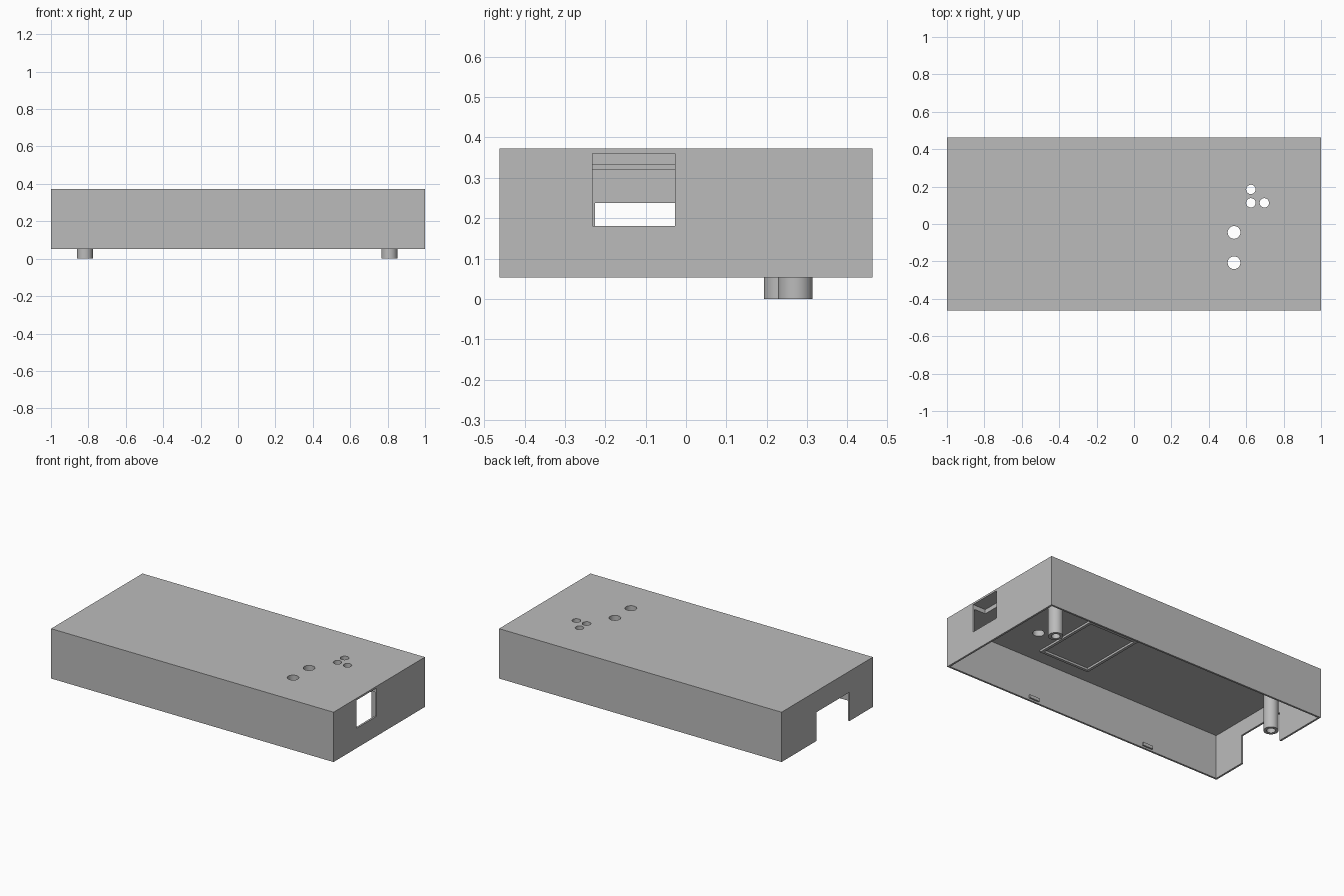
import bpy
from mathutils import Vector

old = bpy.data.objects.get("Cube")
if old:
    bpy.data.objects.remove(old, do_unlink=True)

grey = bpy.data.materials.new("plain grey")
grey.use_nodes = True
grey.diffuse_color = (0.5, 0.5, 0.5, 1)
grey.node_tree.nodes["Principled BSDF"].inputs["Base Color"].default_value = (0.5, 0.5, 0.5, 1)


def box(name, low, high):
    low, high = Vector(low), Vector(high)
    bpy.ops.mesh.primitive_cube_add(size=1, location=(low + high) / 2)
    ob = bpy.context.object
    ob.name = name
    ob.scale = high - low
    bpy.ops.object.transform_apply(location=False, rotation=False, scale=True)
    ob.data.materials.append(grey)
    return ob


def cylinder(name, x, y, radius, low, high):
    bpy.ops.mesh.primitive_cylinder_add(vertices=48, radius=radius, depth=high - low,
                                        location=(x, y, (low + high) / 2))
    ob = bpy.context.object
    ob.name = name
    ob.data.materials.append(grey)
    return ob


def cut(ob, cutter):
    mod = ob.modifiers.new("cut", "BOOLEAN")
    mod.operation = "DIFFERENCE"
    mod.solver = "EXACT"
    mod.object = cutter
    bpy.context.view_layer.objects.active = ob
    bpy.ops.object.modifier_apply(modifier=mod.name)
    bpy.data.objects.remove(cutter, do_unlink=True)


def smooth(ob):
    bpy.ops.object.select_all(action="DESELECT")
    ob.select_set(True)
    bpy.context.view_layer.objects.active = ob
    bpy.ops.object.shade_smooth_by_angle()


X, Y, BOTTOM, TOP = 1.0, 0.462, 0.053, 0.372
WALL, CEILING = 0.012, 0.333

# Open-bottomed case with a thick lid
case = box("case", (-X, -Y, BOTTOM), (X, Y, TOP))
cut(case, box("cavity", (WALL - X, WALL - Y, -0.1), (X - WALL, Y - WALL, CEILING)))

# Side window recessed into the lid, and notch in the opposite wall
cut(case, box("window", (0.91, -0.232, 0.18), (1.1, -0.027, 0.36)))
cut(case, box("notch", (-1.1, -0.225, -0.1), (-0.95, 0.11, 0.237)))

# Round holes through the lid
for x, y, r in ((0.535, -0.045, 0.034), (0.535, -0.207, 0.034),
                (0.625, 0.185, 0.025), (0.625, 0.113, 0.025), (0.697, 0.113, 0.025)):
    cut(case, cylinder("hole", x, y, r, 0.3, 0.5))
smooth(case)

# Hollow screw posts under the lid
for name, x, y in (("left_post", 0.809, 0.271), ("right_post", -0.819, 0.236)):
    post = cylinder(name, x, y, 0.043, 0, CEILING + 0.005)
    cut(post, cylinder("bore", x, y, 0.025, -0.1, 0.25))
    smooth(post)

# Raised rectangular frame on the underside of the lid
frame = box("display_frame", (0.05, -0.35, 0.32), (0.405, 0.097, CEILING + 0.003))
cut(frame, box("opening", (0.068, -0.332, 0.2), (0.387, 0.079, 0.5)))

# Small snap tabs inside the long walls
for side, name in ((-1, "front"), (1, "back")):
    for x in (0.368, -0.475):
        ys = sorted((side * (Y - WALL + 0.003), side * (Y - WALL - 0.01)))
        box(name + "_snap_tab", (x - 0.035, ys[0], 0.064), (x + 0.035, ys[1], 0.084))
